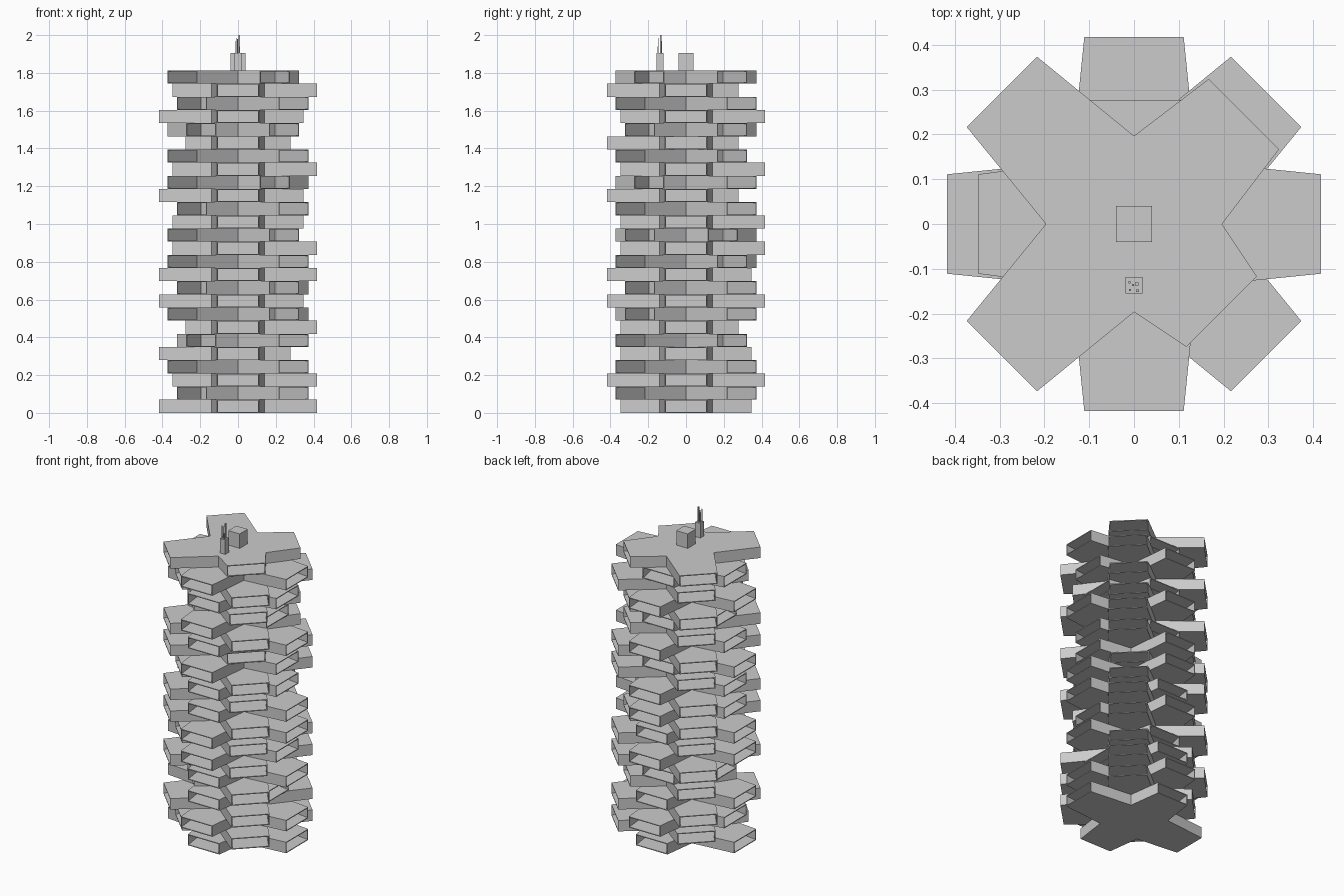
import bpy, bmesh, math
from mathutils import Matrix

if "Cube" in bpy.data.objects:
    bpy.data.objects.remove(bpy.data.objects["Cube"])

LEVELS = 26
H = 1.813 / LEVELS          # storey height
ROOT = 0.139                # half size of the square core
TIP = 0.111                 # half width of an arm end
WALL = 0.005
REACH = {'L': 0.417, 'M': 0.347, 'S': 0.277}

# arm lengths per storey, bottom to top: S,E,N,W on even storeys, SE,NE,NW,SW on odd
PLAN = ("MLML LLMM LLLM LLLL MSML LMMS MLSS MLLL LMLL MLMM LLML LMLL MLLM "
        "MSLL MMLM LLMM LMSL SLLL MLLM LMML LSSS MMLS MMLL LLMM LLSM SMLL").split()


def section(bm, y, half, z0, z1, rot):
    """Four corners of an upright rectangle across an arm."""
    pts = ((-half, z0), (half, z0), (half, z1), (-half, z1))
    return [bm.verts.new(rot @ Matrix.Translation((x, -y, z)).translation) for x, z in pts]


def bridge(bm, a, b):
    for i in range(4):
        j = (i + 1) % 4
        bm.faces.new((a[i], a[j], b[j], b[i]))


def finish(bm, name):
    bmesh.ops.remove_doubles(bm, verts=bm.verts, dist=1e-5)
    bmesh.ops.recalc_face_normals(bm, faces=bm.faces)
    me = bpy.data.meshes.new(name)
    bm.to_mesh(me)
    bm.free()
    ob = bpy.data.objects.new(name, me)
    bpy.context.collection.objects.link(ob)
    return ob


def storey(k, lengths):
    """Cross-shaped storey with four open-ended, tapering hollow arms."""
    bm = bmesh.new()
    z0, z1 = k * H, (k + 1) * H
    turn = math.radians(45 * (k % 2))
    roots = []
    for i, c in enumerate(lengths):
        rot = Matrix.Rotation(turn + i * math.pi / 2, 4, 'Z')
        outer = section(bm, ROOT, ROOT, z0, z1, rot)
        tip = section(bm, REACH[c], TIP, z0, z1, rot)
        rim = section(bm, REACH[c], TIP - WALL, z0 + WALL, z1 - WALL, rot)
        back = section(bm, ROOT + WALL, ROOT - WALL, z0 + WALL, z1 - WALL, rot)
        bridge(bm, outer, tip)
        bridge(bm, tip, rim)
        bridge(bm, rim, back)
        bm.faces.new(back)
        roots.append(outer)
    # floor and roof of the core
    bm.faces.new([r[0] for r in roots])
    bm.faces.new([r[3] for r in roots])
    finish(bm, f"storey_{k + 1:02d}")


def box(name, x, y, w, z0, z1):
    bm = bmesh.new()
    bmesh.ops.create_cube(bm, size=1, matrix=Matrix.Translation((x, y, (z0 + z1) / 2))
                          @ Matrix.Diagonal((w, w, z1 - z0, 1)))
    finish(bm, name)


for k, lengths in enumerate(PLAN):
    storey(k, lengths)

# roof structures
ROOF = LEVELS * H
box("roof_lift_house", 0, 0, 0.08, ROOF, 1.905)
box("mast_base", 0, -0.137, 0.037, ROOF, 1.905)

# cluster of thin masts
MASTS = [(-0.010, -0.130, 0.005, 1.97), (-0.002, -0.136, 0.004, 1.98),
         (0.006, -0.134, 0.007, 2.00), (-0.009, -0.147, 0.004, 1.985),
         (0.008, -0.149, 0.006, 1.94)]
for i, (x, y, w, top) in enumerate(MASTS):
    box(f"mast_{i + 1}", x, y, w, 1.905, top)
